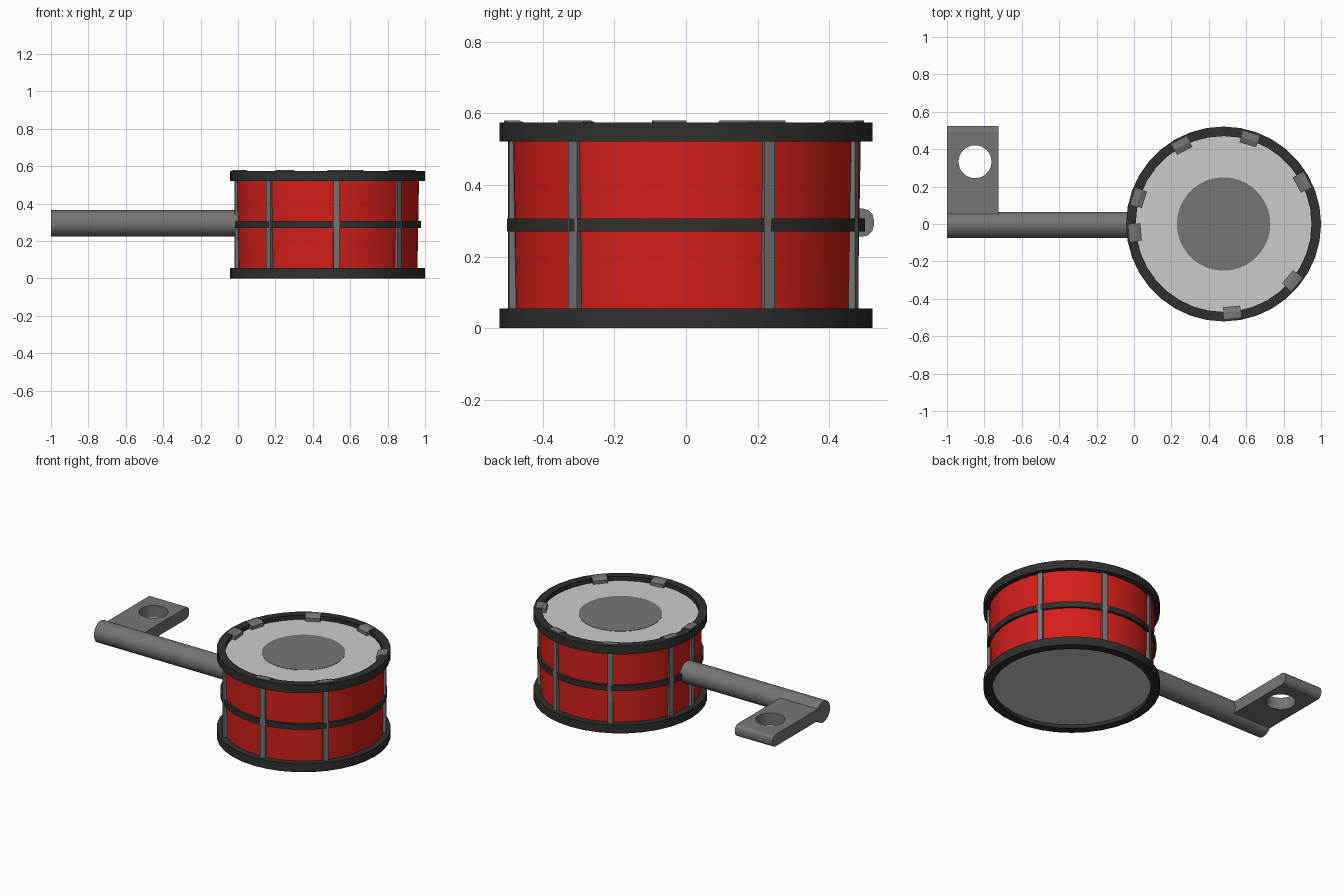
import bpy, math
from math import cos, sin, radians, pi

if "Cube" in bpy.data.objects:
    bpy.data.objects.remove(bpy.data.objects["Cube"])

CX, SIDES = 0.479, 36          # drum centre and roundness


def material(name, rgb):
    m = bpy.data.materials.new(name)
    m.diffuse_color = (*rgb, 1)
    m.use_nodes = True
    m.node_tree.nodes["Principled BSDF"].inputs["Base Color"].default_value = m.diffuse_color
    return m


RED = material("red", (0.66, 0.014, 0.01))
BLACK = material("black", (0.03, 0.03, 0.03))
STEEL = material("steel", (0.18, 0.18, 0.18))
SKIN = material("skin", (0.54, 0.54, 0.54))


def finish(ob, name, mat, smooth=False):
    ob.name = name
    ob.data.materials.append(mat)
    if smooth:
        bpy.context.view_layer.objects.active = ob
        ob.select_set(True)
        bpy.ops.object.shade_smooth_by_angle(angle=radians(35))
        ob.select_set(False)
    return ob


def mesh_object(name, verts, faces):
    me = bpy.data.meshes.new(name)
    me.from_pydata(verts, [], faces)
    ob = bpy.data.objects.new(name, me)
    bpy.context.collection.objects.link(ob)
    return ob


def lathe(name, profile, mat, closed=True):
    """Spin an (r, z) profile round the drum axis."""
    n = len(profile)
    verts = [(CX + r * cos(2 * pi * i / SIDES), r * sin(2 * pi * i / SIDES), z)
             for i in range(SIDES) for r, z in profile]
    faces = []
    for i in range(SIDES):
        a, b = i * n, (i + 1) % SIDES * n
        for j in range(n if closed else n - 1):
            k = (j + 1) % n
            faces.append((a + j, b + j, b + k, a + k))
    return finish(mesh_object(name, verts, faces), name, mat, True)


def hoop(name, r0, r1, z0, z1):
    return lathe(name, [(r0, z0), (r1, z0), (r1, z1), (r0, z1)], BLACK)


def prism(name, profile, width, turn, mat):
    """Extrude an (r, z) profile sideways at an angle round the drum."""
    n = len(profile)
    verts = [(CX + r * cos(turn) - t * sin(turn), r * sin(turn) + t * cos(turn), z)
             for t in (-width / 2, width / 2) for r, z in profile]
    faces = [tuple(range(n)), tuple(range(2 * n - 1, n - 1, -1))]
    faces += [(i, i + n, (i + 1) % n + n, (i + 1) % n) for i in range(n)]
    return finish(mesh_object(name, verts, faces), name, mat)


def disc(name, r, z0, z1, mat):
    bpy.ops.mesh.primitive_cylinder_add(vertices=SIDES, radius=r, depth=z1 - z0,
                                        location=(CX, 0, (z0 + z1) / 2))
    return finish(bpy.context.object, name, mat, True)


# Drum shell and its hoops
lathe("shell", [(0.480, 0.03), (0.489, 0.54)], RED, closed=False)
hoop("bottom_hoop", 0.468, 0.521, 0.0, 0.055)
hoop("middle_hoop", 0.47, 0.5, 0.27, 0.306)
hoop("top_hoop", 0.47, 0.521, 0.522, 0.575)

# Drum heads
disc("top_skin", 0.475, 0.535, 0.547, SKIN)
disc("striking_patch", 0.25, 0.54, 0.549, STEEL)
disc("bottom_skin", 0.475, 0.024, 0.036, SKIN)

# Tension rods, and a clamp on the top hoop at all but one of them
ROD = [(0.473, 0.045), (0.499, 0.045), (0.499, 0.53), (0.473, 0.53)]
CLAMP = [(0.443, 0.54), (0.507, 0.54), (0.507, 0.58), (0.472, 0.58), (0.443, 0.568)]
for i, deg in enumerate([28, 73, 118, 163, -39.5, -84.5, -129.5, -174.5]):
    prism(f"tension_rod_{i}", ROD, 0.032, radians(deg), STEEL)
    if deg != -129.5:
        prism(f"clamp_{i}", CLAMP, 0.092, radians(deg), STEEL)

# Support arm
bpy.ops.mesh.primitive_cylinder_add(vertices=32, radius=0.07, depth=1.01,
                                    location=(-0.495, -0.005, 0.295), rotation=(0, pi / 2, 0))
finish(bpy.context.object, "support_arm", STEEL, True)

# Mounting plate with a rounded far end and a drilled hole
bpy.ops.mesh.primitive_cube_add(size=1, location=(-0.8625, 0.2725, 0.295))
plate = bpy.context.object
plate.scale = (0.275, 0.505, 0.078)
bpy.ops.object.transform_apply(location=False, rotation=False, scale=True)
finish(plate, "mounting_plate", STEEL)
weights = plate.data.attributes.new("bevel_weight_edge", 'FLOAT', 'EDGE')
for e in plate.data.edges:
    p, q = (plate.data.vertices[v].co for v in e.vertices)
    if p.y > 0 and q.y > 0 and abs(p.x - q.x) > 0.1:
        weights.data[e.index].value = 1
bev = plate.modifiers.new("round_end", 'BEVEL')
bev.limit_method = 'WEIGHT'
bev.width, bev.segments = 0.03, 3
bpy.ops.mesh.primitive_cylinder_add(vertices=32, radius=0.088, depth=0.4, location=(-0.85, 0.333, 0.295))
cutter = bpy.context.object
finish(cutter, "hole_cutter", STEEL)
cutter.hide_render = True
cutter.hide_set(True)
cut = plate.modifiers.new("hole", 'BOOLEAN')
cut.operation, cut.object, cut.solver = 'DIFFERENCE', cutter, 'EXACT'
